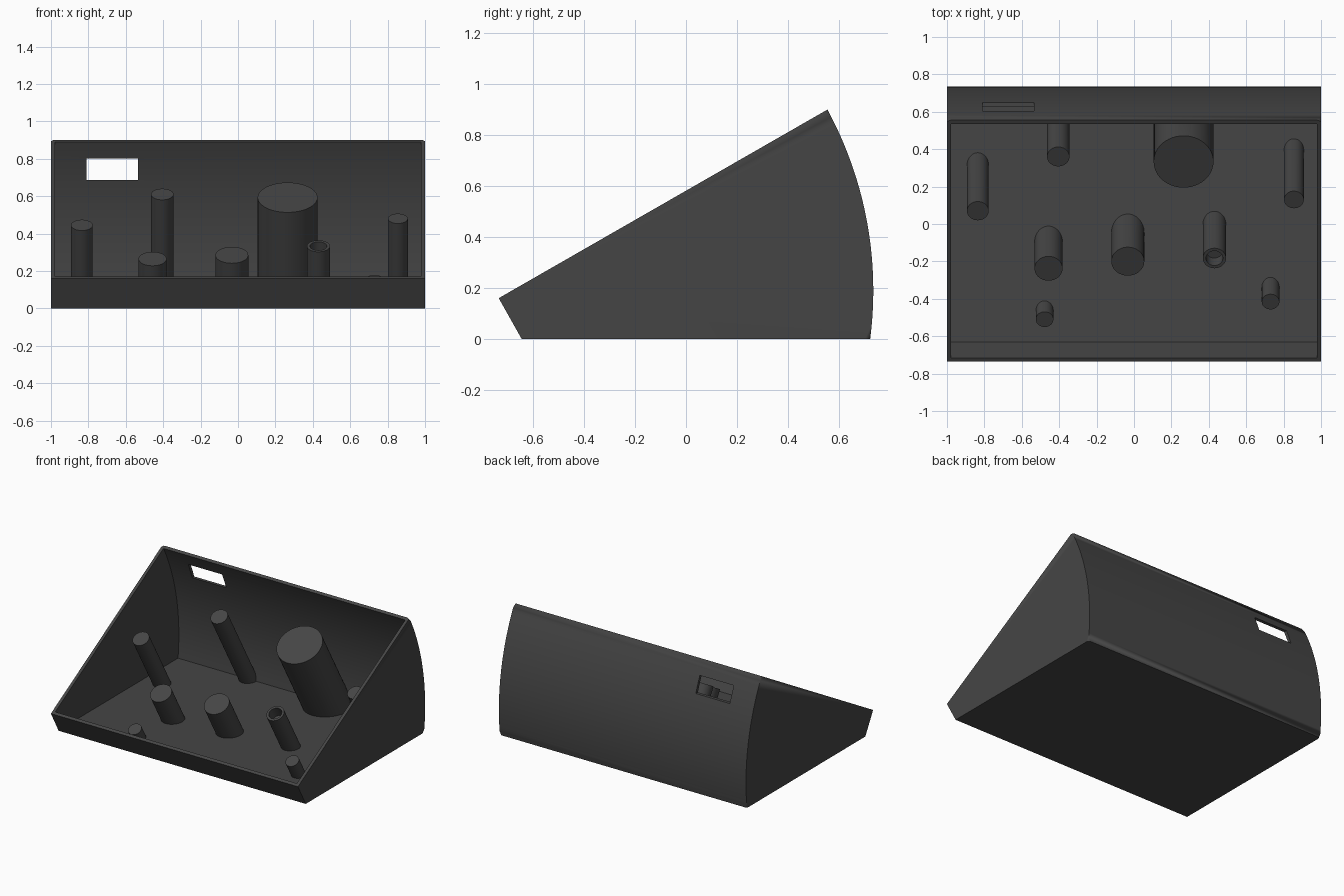
import bpy, bmesh, math
from mathutils import Vector, Matrix

if "Cube" in bpy.data.objects:
    bpy.data.objects.remove(bpy.data.objects["Cube"])

WALL = 0.022
R, ARC_Y, ARC_Z = 1.49, 0.735 - 1.49, 0.19   # curved back wall

mat = bpy.data.materials.new("charcoal plastic")
mat.diffuse_color = (0.06, 0.06, 0.06, 1)
mat.use_nodes = True
mat.node_tree.nodes["Principled BSDF"].inputs["Base Color"].default_value = mat.diffuse_color


def make_object(name, bm):
    bmesh.ops.recalc_face_normals(bm, faces=bm.faces)
    me = bpy.data.meshes.new(name)
    bm.to_mesh(me)
    bm.free()
    me.materials.append(mat)
    ob = bpy.data.objects.new(name, me)
    bpy.context.collection.objects.link(ob)
    return ob


def outline(inset, front_z, top_z, steps=32):
    """Side profile (y, z): sloped front, flat floor, curved back."""
    front = lambda z: -0.645 - 0.5625 * z + inset / 0.8716
    pts = [(front(front_z), front_z), (front(inset), inset)]
    for i in range(steps + 1):
        z = inset + (top_z - inset) * i / steps
        pts.append((ARC_Y + math.sqrt((R - inset) ** 2 - (z - ARC_Z) ** 2), z))
    return pts


def prism(name, pts, half, fillet=0.0):
    bm = bmesh.new()
    a = [bm.verts.new((-half, y, z)) for y, z in pts]
    b = [bm.verts.new((half, y, z)) for y, z in pts]
    n = len(pts)
    bm.faces.new(a)
    bm.faces.new(b[::-1])
    for i in range(n):
        j = (i + 1) % n
        bm.faces.new((a[i], b[i], b[j], a[j]))
    if fillet:   # round the ends of the curved back
        edges = [bm.edges.get((s[i], s[i + 1])) for s in (a, b) for i in range(2, n - 1)]
        bmesh.ops.bevel(bm, geom=edges, offset=fillet, segments=4,
                        profile=0.5, affect='EDGES')
    return make_object(name, bm)


def boolean(ob, other, op):
    mod = ob.modifiers.new("cut", 'BOOLEAN')
    mod.operation, mod.solver, mod.object = op, 'EXACT', other
    bpy.context.view_layer.objects.active = ob
    bpy.ops.object.modifier_apply(modifier=mod.name)


def smooth(ob):
    bpy.ops.object.select_all(action='DESELECT')
    ob.select_set(True)
    bpy.context.view_layer.objects.active = ob
    bpy.ops.object.shade_smooth_by_angle(angle=math.radians(30))


AXIS = Vector((0, -0.5, 0.866)).normalized()   # square to the open face
ROT = AXIS.to_track_quat('Z', 'X').to_matrix().to_4x4()


def cylinder(name, top, radius, length):
    bm = bmesh.new()
    centre = Vector(top) - AXIS * length / 2
    bmesh.ops.create_cone(bm, cap_ends=True, segments=48, radius1=radius,
                          radius2=radius, depth=length,
                          matrix=Matrix.Translation(centre) @ ROT)
    return make_object(name, bm)


# Open wedge case
case = prism("case", outline(0, 0.16, 0.90), 1.0, fillet=0.02)
cavity = prism("cavity_cutter", outline(WALL, 0.3, 1.1), 1 - WALL)
boolean(case, cavity, 'DIFFERENCE')

# Window through the back wall
bm = bmesh.new()
bmesh.ops.create_cube(bm, size=1, matrix=Matrix.Translation((-0.6725, 0.65, 0.7425))
                      @ Matrix.Diagonal((0.275, 0.4, 0.115, 1)))
window = make_object("window_cutter", bm)
boolean(case, window, 'DIFFERENCE')
smooth(case)

# Slanted posts: name, x, y, z of the top centre, radius
posts = [
    ("left_post", -0.835, 0.07, 0.445, 0.058),
    ("rear_post", -0.405, 0.36, 0.61, 0.06),
    ("large_post", 0.265, 0.333, 0.593, 0.16),
    ("right_post", 0.855, 0.13, 0.48, 0.053),
    ("middle_left_post", -0.457, -0.238, 0.265, 0.075),
    ("middle_post", -0.033, -0.20, 0.285, 0.088),
    ("hollow_post", 0.43, -0.183, 0.333, 0.062),
    ("front_left_peg", -0.478, -0.51, 0.10, 0.047),
    ("front_right_peg", 0.73, -0.416, 0.155, 0.047),
]
clip = prism("post_clip", outline(0.012, 0.16, 0.90), 0.99)
helpers = [cavity, window, clip]
for name, x, y, z, r in posts:
    post = cylinder(name, (x, y, z), r, z / 0.866 + r)
    boolean(post, clip, 'INTERSECT')   # trim to floor and back wall
    if name == "hollow_post":
        bore = cylinder("bore_cutter", Vector((x, y, z)) + AXIS * 0.02, 0.045, 0.10)
        boolean(post, bore, 'DIFFERENCE')
        helpers.append(bore)
    smooth(post)

for ob in helpers:
    bpy.data.objects.remove(ob)
